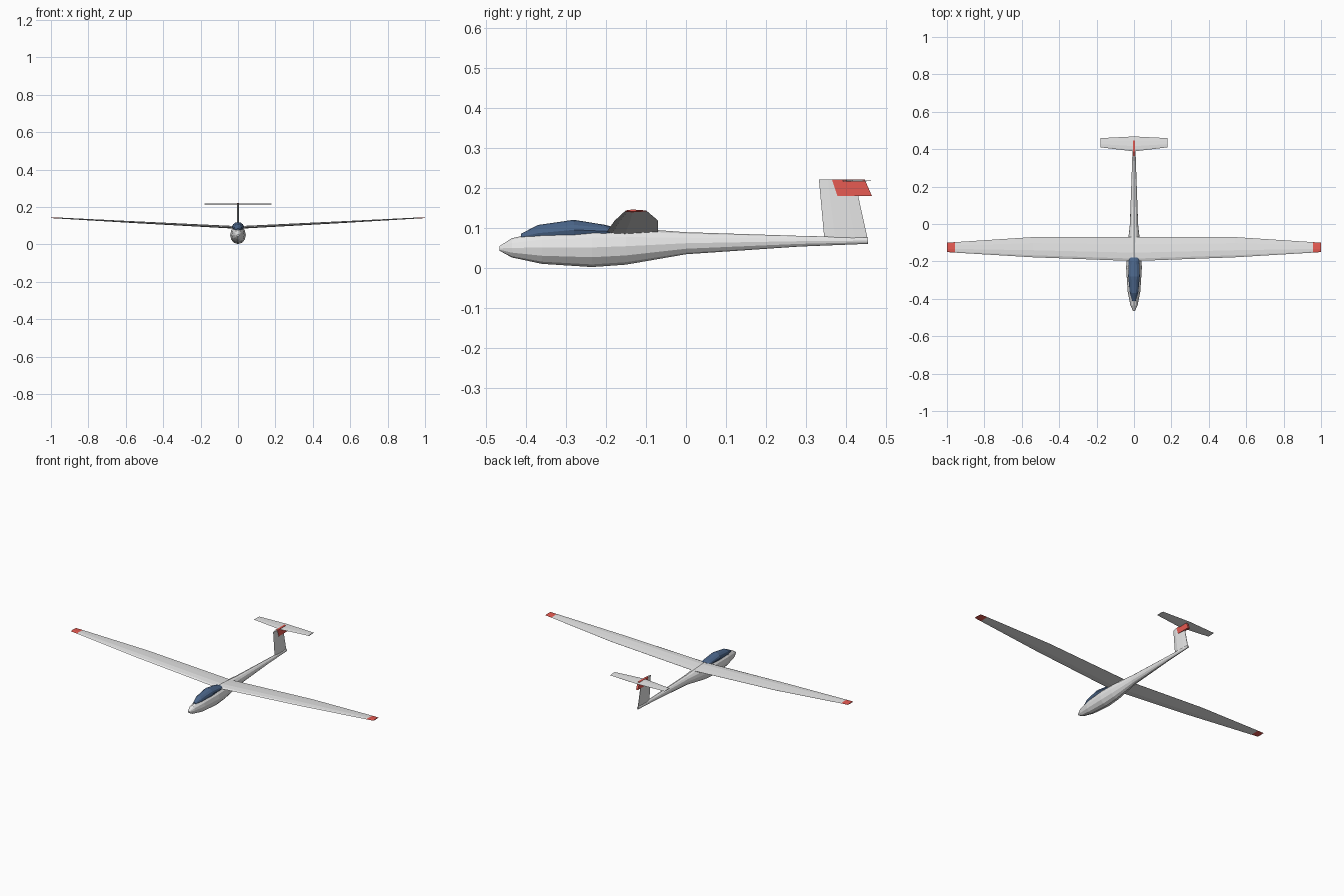
import bpy, bmesh, math
from mathutils import Vector

cube = bpy.data.objects.get("Cube")
if cube:
    bpy.data.objects.remove(cube, do_unlink=True)


def material(name, rgb):
    m = bpy.data.materials.new(name)
    m.use_nodes = True
    m.diffuse_color = (*rgb, 1)
    m.node_tree.nodes["Principled BSDF"].inputs["Base Color"].default_value = (*rgb, 1)
    return m


white = material("gloss white", (0.82, 0.82, 0.82))
red = material("signal red", (0.85, 0.11, 0.09))
glass = material("canopy blue", (0.07, 0.13, 0.25))


def loft(name, rings, mats, rule=None):
    """Skin a row of equal-sized rings, cap both ends, flat shaded."""
    bm = bmesh.new()
    rows = [[bm.verts.new(p) for p in ring] for ring in rings]
    n = len(rows[0])
    for a, b in zip(rows, rows[1:]):
        for i in range(n):
            j = (i + 1) % n
            bm.faces.new((a[i], a[j], b[j], b[i]))
    bm.faces.new(rows[0])
    bm.faces.new(rows[-1])
    bmesh.ops.recalc_face_normals(bm, faces=bm.faces[:])
    if rule:
        for f in bm.faces:
            f.material_index = rule(f.calc_center_median())
    me = bpy.data.meshes.new(name)
    bm.to_mesh(me)
    bm.free()
    for m in mats:
        me.materials.append(m)
    ob = bpy.data.objects.new(name, me)
    bpy.context.collection.objects.link(ob)
    return ob


def oval(y, low, high, half, sides=12):
    mid, rise = (low + high) / 2, (high - low) / 2
    turn = [2 * math.pi * i / sides for i in range(sides)]
    return [Vector((half * math.sin(t), y, mid + rise * math.cos(t))) for t in turn]


# Chord fraction and thickness fraction of the wing section
FOIL = [(0, 0), (0.1, 0.32), (0.35, 0.5), (0.7, 0.3), (1, 0.03),
        (1, -0.03), (0.7, -0.2), (0.35, -0.4), (0.1, -0.3)]


def foil(x, lead, trail, z, thick):
    return [Vector((x, lead + c * (trail - lead), z + t * thick)) for c, t in FOIL]


# Fuselage: y, bottom, top, half width
body = [(-0.466, 0.043, 0.054, 0.005), (-0.435, 0.026, 0.074, 0.019),
        (-0.36, 0.01, 0.091, 0.034), (-0.235, 0.002, 0.1, 0.042),
        (-0.15, 0.008, 0.1, 0.038), (0, 0.034, 0.089, 0.022),
        (0.28, 0.053, 0.08, 0.012), (0.455, 0.06, 0.076, 0.006)]
loft("fuselage", [oval(*s) for s in body], [white])

# Canopy
hood = [(-0.412, 0.07, 0.085, 0.009), (-0.37, 0.066, 0.107, 0.022),
        (-0.28, 0.07, 0.12, 0.031), (-0.2, 0.076, 0.107, 0.029),
        (-0.178, 0.08, 0.1, 0.025)]
loft("canopy", [oval(*s) for s in hood], [glass])

# Wings with red tips: span, leading edge, trailing edge, height, thickness
panel = [(0, -0.198, -0.07, 0.09, 0.016), (0.54, -0.178, -0.07, 0.118, 0.011),
         (0.957, -0.153, -0.097, 0.141, 0.006), (1, -0.15, -0.1, 0.143, 0.005)]
for side, name in ((1, "left_wing"), (-1, "right_wing")):
    loft(name, [foil(side * x, *rest) for x, *rest in panel], [white, red],
         lambda c: int(abs(c.x) > 0.95))

# Tailplane
tail = [(-0.18, 0.41, 0.459), (0, 0.388, 0.468), (0.18, 0.41, 0.459)]
loft("tailplane", [foil(x, a, b, 0.217, 0.005) for x, a, b in tail], [white])


def upright(name, levels, half, mat):
    """Vertical plate with a pointed front and thin rear; levels are z, front, back."""
    plan = [(0, 0), (0.25, 1), (0.7, 0.8), (1, 0.3),
            (1, -0.3), (0.7, -0.8), (0.25, -1)]
    rings = [[Vector((w * half, a + c * (b - a), z)) for c, w in plan]
             for z, a, b in levels]
    return loft(name, rings, [mat])


# Fin and the red rudder panel
upright("fin", [(0.066, 0.346, 0.455), (0.22, 0.332, 0.421)], 0.005, white)
plate = [(0.18, 0.378, 0.464), (0.221, 0.364, 0.446)]
rings = [[Vector((x, y, z)) for x, y in ((-0.006, a), (0.006, a), (0.006, b), (-0.006, b))]
         for z, a, b in plate]
loft("rudder_panel", rings, [red])
